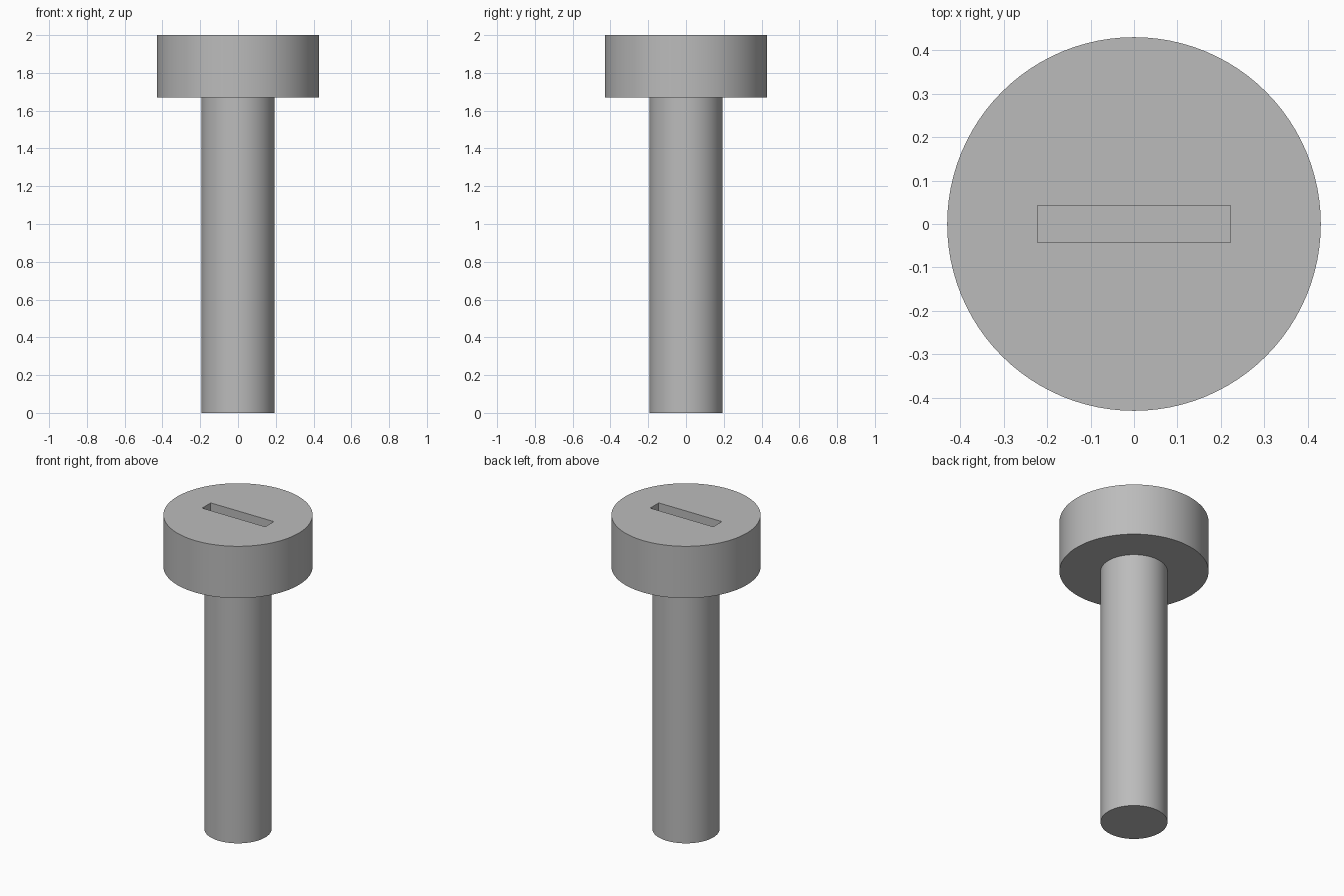
import bpy
import bmesh
import math

cube = bpy.data.objects.get("Cube")
if cube:
    bpy.data.objects.remove(cube, do_unlink=True)

HEAD_R, SHANK_R = 0.43, 0.193
HEAD_Z, TOP_Z = 1.67, 2.0
SLOT_X, SLOT_Y, SLOT_DEPTH = 0.222, 0.043, 0.17
SIDES = 96

# Plain grey metal
steel = bpy.data.materials.new("grey steel")
steel.use_nodes = True
grey = (0.5, 0.5, 0.5, 1)
steel.diffuse_color = grey
steel.node_tree.nodes["Principled BSDF"].inputs["Base Color"].default_value = grey

# Bolt outline, from the shank tip up to the rim of the head
bm = bmesh.new()
outline = [(SHANK_R, 0), (SHANK_R, HEAD_Z), (HEAD_R, HEAD_Z), (HEAD_R, TOP_Z)]
rings = []
for radius, z in outline:
    angles = [2 * math.pi * i / SIDES for i in range(SIDES)]
    rings.append([bm.verts.new((radius * math.cos(a), radius * math.sin(a), z))
                  for a in angles])
for low, high in zip(rings, rings[1:]):
    for i in range(SIDES):
        j = (i + 1) % SIDES
        bm.faces.new((low[i], low[j], high[j], high[i]))
bm.faces.new(rings[0][::-1])
bm.faces.new(rings[-1])
mesh = bpy.data.meshes.new("bolt")
bm.to_mesh(mesh)
bm.free()
mesh.materials.append(steel)
bolt = bpy.data.objects.new("bolt", mesh)
bpy.context.collection.objects.link(bolt)

# Screwdriver slot cut into the head
bpy.ops.mesh.primitive_cube_add(size=2, location=(0, 0, TOP_Z))
cutter = bpy.context.object
cutter.name = "slot_cutter"
cutter.scale = (SLOT_X, SLOT_Y, SLOT_DEPTH)
cutter.data.materials.append(steel)
cutter.hide_render = True
cutter.display_type = 'WIRE'
slot = bolt.modifiers.new("slot", 'BOOLEAN')
slot.operation = 'DIFFERENCE'
slot.solver = 'EXACT'
slot.object = cutter

# Apply the cut, drop the cutter, and smooth the round sides
bpy.ops.object.select_all(action='DESELECT')
bolt.select_set(True)
bpy.context.view_layer.objects.active = bolt
bpy.ops.object.modifier_apply(modifier="slot")
bpy.data.objects.remove(cutter, do_unlink=True)
bpy.ops.object.shade_smooth_by_angle(angle=math.radians(30))
